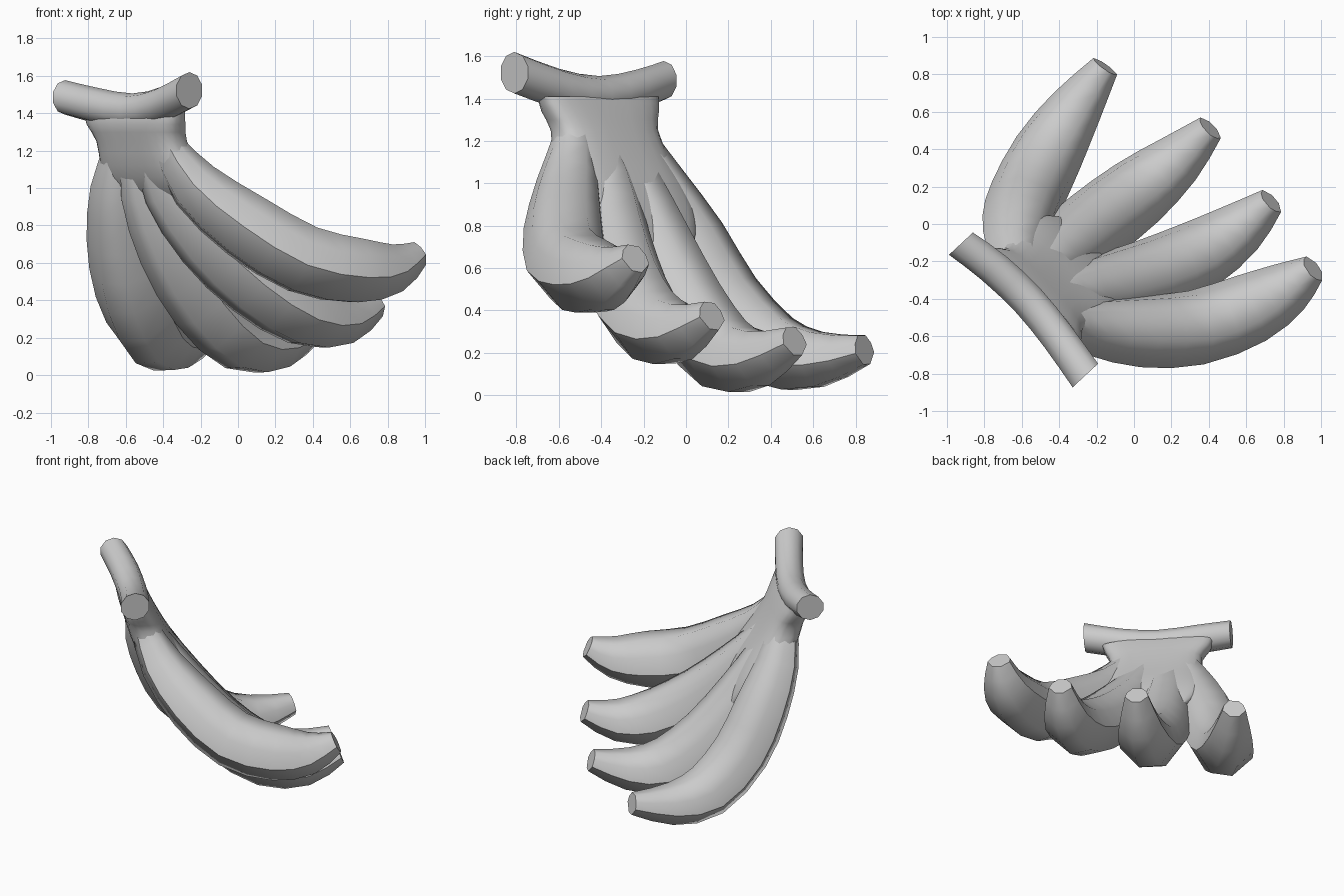
import bpy, bmesh, math
from mathutils import Vector

if "Cube" in bpy.data.objects:
    bpy.data.objects.remove(bpy.data.objects["Cube"])


def smooth_path(points, steps=2):
    """Catmull-Rom resampling of equal-length vectors."""
    p = [Vector(q) for q in points]
    p = [2 * p[0] - p[1]] + p + [2 * p[-1] - p[-2]]
    out = []
    for i in range(1, len(p) - 2):
        a, b, c, d = p[i - 1:i + 3]
        for k in range(steps):
            t = k / steps
            out.append(0.5 * (2 * b + (c - a) * t + (2 * a - 5 * b + 4 * c - d) * t * t
                              + (3 * b - a - 3 * c + d) * t ** 3))
    return out + [p[-2]]


def loft(name, rings):
    """Skin equal-sized rings, cap both ends, shade smooth with sharp edges kept."""
    bm = bmesh.new()
    loops = [[bm.verts.new(co) for co in ring] for ring in rings]
    n = len(loops[0])
    for a, b in zip(loops, loops[1:]):
        for i in range(n):
            j = (i + 1) % n
            bm.faces.new((a[i], a[j], b[j], b[i]))
    bm.faces.new(loops[0])
    bm.faces.new(loops[-1])
    bmesh.ops.recalc_face_normals(bm, faces=bm.faces[:])
    mesh = bpy.data.meshes.new(name)
    bm.to_mesh(mesh)
    bm.free()
    ob = bpy.data.objects.new(name, mesh)
    bpy.context.collection.objects.link(ob)
    bpy.ops.object.select_all(action='DESELECT')
    ob.select_set(True)
    bpy.context.view_layer.objects.active = ob
    bpy.ops.object.shade_smooth_by_angle(angle=math.radians(52))


def banana(name, path, profile, lateral):
    """Sweep a (side, up) profile along x, y, z, radius points."""
    rings = []
    for i, q in enumerate(path):
        t = (path[min(i + 1, len(path) - 1)].xyz - path[max(i - 1, 0)].xyz).normalized()
        side = (lateral - t * lateral.dot(t)).normalized()
        up = t.cross(side)
        rings.append([q.xyz + q.w * (side * u + up * v) for u, v in profile])
    loft(name, rings)


def circle(n):
    return [(math.cos(math.tau * (i + .5) / n), math.sin(math.tau * (i + .5) / n)) for i in range(n)]


def soften(v):
    return math.copysign(abs(v) ** .65, v)


# Bananas: six main corners with a softly rounded inner side, sharp ridges at the flanks
skin = [(.38, -1.0), (1.03, -.27), (.86, .35), (.42, .84),
        (-.42, .84), (-.86, .35), (-1.03, -.27), (-.38, -1.0)]
radii = [.06, .085, .145, .185, .195, .185, .14, .075]
bananas = {
    "banana_back": [(-.66, -.30, 1.40), (-.62, -.25, 1.25), (-.635, -.135, 1.0), (-.615, .02, .73),
                    (-.56, .18, .45), (-.45, .40, .23), (-.31, .62, .18), (-.155, .84, .22)],
    "banana_mid_back": [(-.57, -.40, 1.40), (-.54, -.35, 1.25), (-.49, -.25, 1.0), (-.36, -.13, .70),
                        (-.18, .02, .41), (.03, .18, .21), (.23, .34, .185), (.405, .51, .26)],
    "banana_mid_front": [(-.50, -.48, 1.40), (-.47, -.44, 1.25), (-.36, -.38, 1.0), (-.15, -.34, .74),
                         (.10, -.27, .51), (.36, -.16, .345), (.57, -.02, .31), (.73, .12, .38)],
    "banana_front": [(-.42, -.57, 1.40), (-.38, -.53, 1.25), (-.22, -.55, 1.02), (.05, -.57, .81),
                     (.35, -.55, .635), (.63, -.45, .575), (.82, -.34, .58), (.955, -.24, .65)],
}
for name, pts in bananas.items():
    d = Vector(pts[-1]) - Vector(pts[0])
    path = smooth_path([(*p, r) for p, r in zip(pts, radii)])
    banana(name, path, skin, Vector((-d.y, d.x, 0)).normalized())

# Directions along the crown and across it
s = Vector((.68, -.73, 0))
n = Vector((.73, .68, 0))

# Crown stem: bowed rod with upright end faces
stem = smooth_path([(-.925, -.105, 1.485, .092), (-.75, -.235, 1.44, .096), (-.565, -.41, 1.41, .096),
                    (-.41, -.60, 1.445, .096), (-.26, -.81, 1.522, .098)])
loft("stem", [[q.xyz + q.w * (n * u + Vector((0, 0, v))) for u, v in circle(10)] for q in stem])

# Neck: flattened web that swallows the banana tops and tapers out between them
sections = [(-.555, -.415, 1.41, .37, .08), (-.545, -.405, 1.34, .345, .105), (-.515, -.385, 1.25, .305, .115),
            (-.47, -.355, 1.12, .33, .132), (-.415, -.315, 1.0, .365, .138),
            (-.355, -.255, .89, .36, .115), (-.30, -.20, .79, .31, .085), (-.24, -.15, .70, .25, .04)]
loft("neck", [[Vector((x, y, z)) + s * w * soften(u) + n * h * soften(v) for u, v in circle(24)]
              for x, y, z, w, h in [tuple(q) for q in smooth_path(sections)]])
